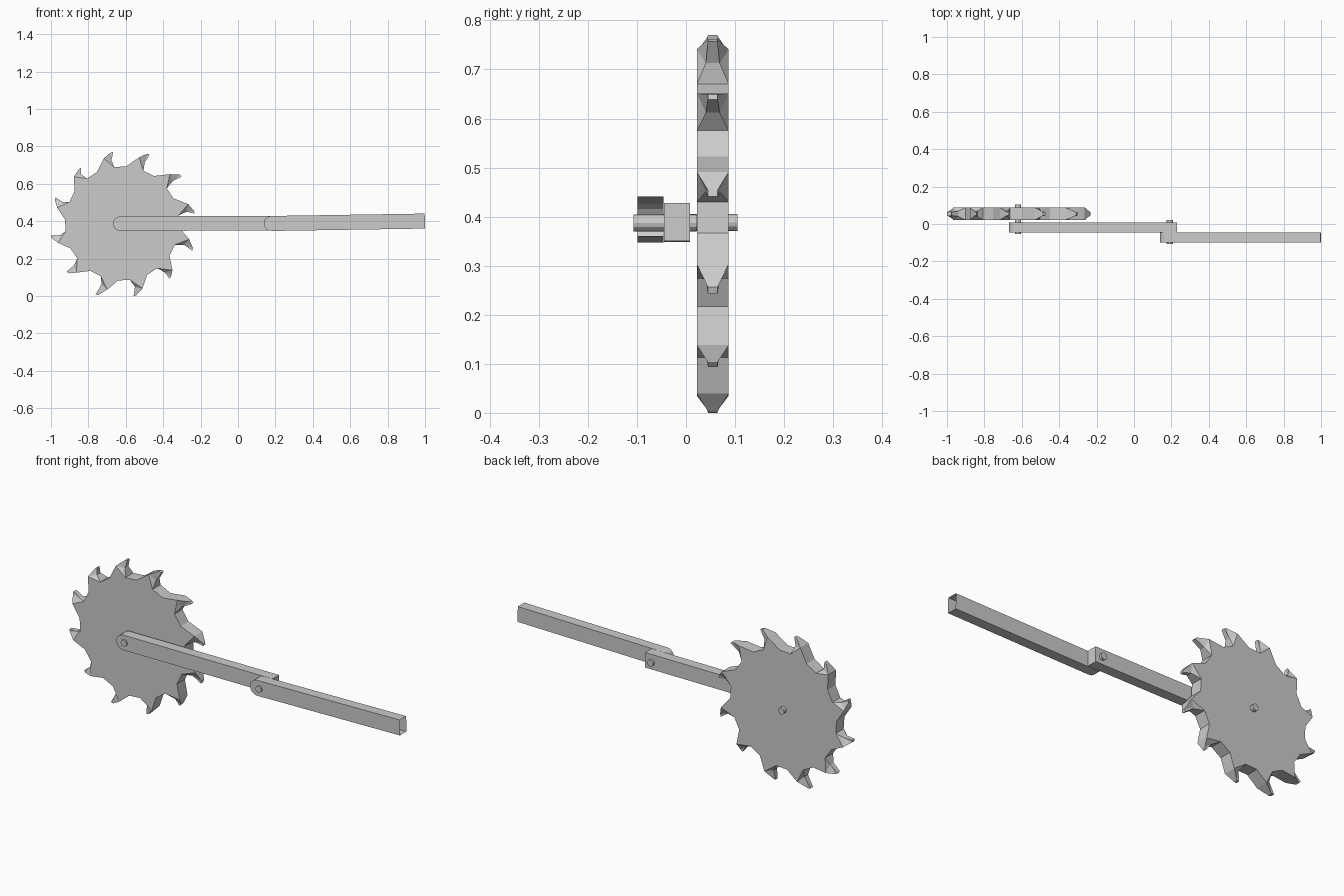
import bpy, bmesh
from math import sin, cos, pi, radians, atan2, hypot
from mathutils import Matrix

if "Cube" in bpy.data.objects:
    bpy.data.objects.remove(bpy.data.objects["Cube"])

CX, CZ = -0.62, 0.388            # blade axle
Y0, Y1 = 0.022, 0.087            # blade thickness range
YM = (Y0 + Y1) / 2


def finish(bm, name):
    bmesh.ops.recalc_face_normals(bm, faces=bm.faces)
    me = bpy.data.meshes.new(name)
    bm.to_mesh(me)
    bm.free()
    ob = bpy.data.objects.new(name, me)
    bpy.context.collection.objects.link(ob)
    return ob


def polar(r, deg, dx=0.0):
    return CX + dx + r * cos(radians(deg)), CZ + r * sin(radians(deg))


# Tooth tips (x, z), slightly uneven, going clockwise
TIPS = [(-.667, .77), (-.472, .757), (-.301, .639), (-.232, .441),
        (-.245, .243), (-.368, .094), (-.558, 0), (-.761, .009),
        (-.916, .131), (-1.0, .323), (-.975, .527), (-.841, .687)]


def build_blade():
    bm = bmesh.new()

    def pair(p, half):
        return [bm.verts.new((p[0], YM + s * half, p[1])) for s in (-1, 1)]

    teeth = []
    for i, tip in enumerate(TIPS):
        a = 98 - 30 * i
        tr = hypot(tip[0] - CX, tip[1] - CZ)
        ta = atan2(tip[1] - CZ, tip[0] - CX) * 180 / pi
        half = (Y1 - Y0) / 2
        teeth.append((pair(polar(.306, a + 18), half),          # back root
                      pair(polar(.363, a + 8.5, .006), half),   # back bend
                      pair(polar(tr * .998, ta + 2), .010),     # tip back
                      pair(tip, .010),                          # tip
                      pair(polar(.345, a + 2.5, .006), .014),   # hook
                      pair(polar(.304, a), half)))              # front root
    for i, t in enumerate(teeth):
        b0, b1, tb, tf, f1, f0 = t
        for p, q in zip(t, t[1:]):
            bm.faces.new((p[0], p[1], q[1], q[0]))
        nxt = teeth[(i + 1) % len(teeth)][0]
        bm.faces.new((f0[0], f0[1], nxt[1], nxt[0]))            # gullet flat
        for s in (0, 1):
            bm.faces.new((b0[s], b1[s], f0[s]))
            bm.faces.new((f0[s], b1[s], f1[s]))
            bm.faces.new((f1[s], b1[s], tb[s]))
            bm.faces.new((f1[s], tb[s], tf[s]))
    for s in (0, 1):                                            # disc sides
        bm.faces.new([v for t in teeth for v in (t[0][s], t[5][s])])
    return finish(bm, "saw_blade")


def build_arm(name, left, right, pivot, y0, y1, half, tilt=0.0, open_end=False):
    """Bar with a rounded left end, optionally open at the right end."""
    bm = bmesh.new()
    n = 8
    prof = [(right, -half), (right, half)]
    prof += [(left + half + half * cos(pi / 2 + pi * k / n),
              half * sin(pi / 2 + pi * k / n)) for k in range(n + 1)]
    sides = [[bm.verts.new((x, y, z)) for x, z in prof] for y in (y0, y1)]
    for s in sides:
        bm.faces.new(s)
    for k in range(1 if open_end else 0, len(prof)):
        j = (k + 1) % len(prof)
        bm.faces.new((sides[0][k], sides[0][j], sides[1][j], sides[1][k]))
    px, pz = pivot
    m = (Matrix.Translation((px, 0, pz)) @ Matrix.Rotation(-radians(tilt), 4, 'Y')
         @ Matrix.Translation((-px, 0, 0)))
    bmesh.ops.transform(bm, matrix=m, verts=bm.verts)
    return finish(bm, name)


def build_pin(name, x, z, y0, y1, r=0.017):
    bm = bmesh.new()
    m = Matrix.Translation((x, (y0 + y1) / 2, z)) @ Matrix.Rotation(pi / 2, 4, 'X')
    bmesh.ops.create_cone(bm, cap_ends=True, segments=12, radius1=r, radius2=r,
                          depth=y1 - y0, matrix=m)
    return finish(bm, name)


build_blade()
# Two linked arms; the outer one is tilted slightly and hollow at its end
build_arm("inner_arm", -0.668, 0.23, (CX, 0.387), -0.045, 0.008, 0.039, 0.15)
build_arm("outer_arm", 0.138, 0.999, (0.192, 0.388), -0.099, -0.046, 0.040, 0.9, True)
# Hinge pins
build_pin("blade_axle", CX, CZ, -0.053, 0.105)
build_pin("elbow_pin", 0.192, 0.387, -0.107, 0.021)
